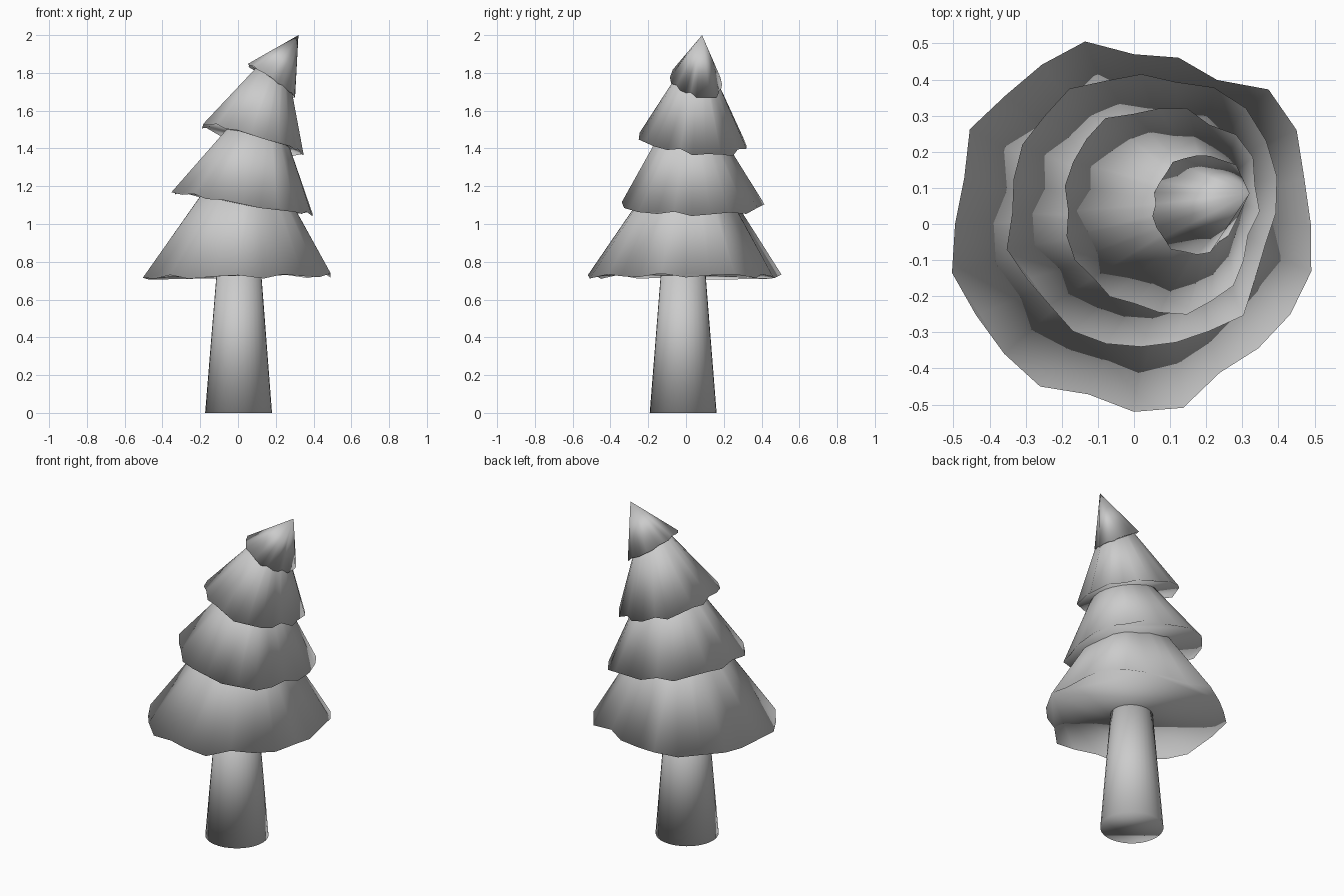
import bpy, bmesh, math

if "Cube" in bpy.data.objects:
    bpy.data.objects.remove(bpy.data.objects["Cube"])

N = 24


def finish(name, bm):
    bmesh.ops.recalc_face_normals(bm, faces=bm.faces)
    for f in bm.faces:
        f.smooth = True  # soft all over, rims included
    me = bpy.data.meshes.new(name)
    bm.to_mesh(me)
    bm.free()
    ob = bpy.data.objects.new(name, me)
    bpy.context.collection.objects.link(ob)


def bridge(bm, a, b):
    n = len(a)
    for i in range(n):
        j = (i + 1) % n
        bm.faces.new((a[i], a[j], b[j], b[i]))


def fan(bm, ring, tip):
    v = bm.verts.new(tip)
    for i in range(len(ring)):
        bm.faces.new((ring[i], ring[(i + 1) % len(ring)], v))


def skirt(name, centre, slope, radii, top, top_r, wave=0.01):
    """Pleated, tilted cone tier closed by one flat-ish underside."""
    bm = bmesh.new()
    cx, cy, cz = centre
    rim, upper = [], []
    for i, r in enumerate(radii):
        a = 2 * math.pi * i / N
        dx, dy = math.cos(a), math.sin(a)
        tilt = slope[0] * dx + slope[1] * dy
        r += 0.8 * wave * math.cos(9 * a)
        z = cz + tilt * r + wave * math.cos(9 * a + 2.5)
        rim.append(bm.verts.new((cx + dx * r, cy + dy * r, z)))
        if top_r:
            t = top_r * (0.5 + 0.5 * r * N / sum(radii))
            upper.append(bm.verts.new((top[0] + dx * t, top[1] + dy * t,
                                       top[2] + tilt * t)))
    bm.faces.new(rim)
    if top_r:
        bridge(bm, rim, upper)
        bm.faces.new(upper)
    else:
        fan(bm, rim, top)
    finish(name, bm)


# tapered trunk
bm = bmesh.new()
rings = []
for x, y, z, r in ((0.003, -0.015, 0, 0.177), (0.005, -0.015, 0.78, 0.115)):
    rings.append([bm.verts.new((x + r * math.cos(2 * math.pi * i / 32),
                                y + r * math.sin(2 * math.pi * i / 32), z))
                  for i in range(32)])
bridge(bm, *rings)
for ring in rings:
    bm.faces.new(ring)
finish("trunk", bm)

# foliage tiers, bottom to top
skirt("lower_foliage", (0, 0, 0.722), (0.01, 0),
      (.48, .495, .52, .52, .47, .47, .47, .53, .50, .51, .525, .48,
       .505, .515, .505, .515, .51, .495, .52, .52, .485, .48, .50, .515),
      (0.04, 0.01, 1.25), 0.17, 0.012)
skirt("middle_foliage", (0.02, 0.03, 1.11), (-0.16, 0),
      (.365, .395, .40, .405, .41, .37, .385, .385, .39, .385, .38, .36,
       .365, .38, .365, .365, .37, .38, .37, .365, .385, .395, .365, .36),
      (0.11, 0.02, 1.53), 0.13)
skirt("upper_foliage", (0.07, 0.035, 1.45), (-0.28, -0.1),
      (.27, .28, .30, .295, .285, .29, .285, .285, .29, .29, .275, .265,
       .26, .26, .27, .265, .265, .27, .28, .29, .295, .285, .27, .26),
      (0.19, 0.06, 1.83), 0.075)
skirt("tip_foliage", (0.175, 0.055, 1.76), (-0.68, -0.1),
      (.12, .135, .145, .15, .145, .135, .135, .135, .13, .125, .12, .12,
       .12, .125, .13, .135, .14, .14, .14, .135, .125, .12, .115, .115),
      (0.32, 0.085, 2.0), 0, 0.006)
